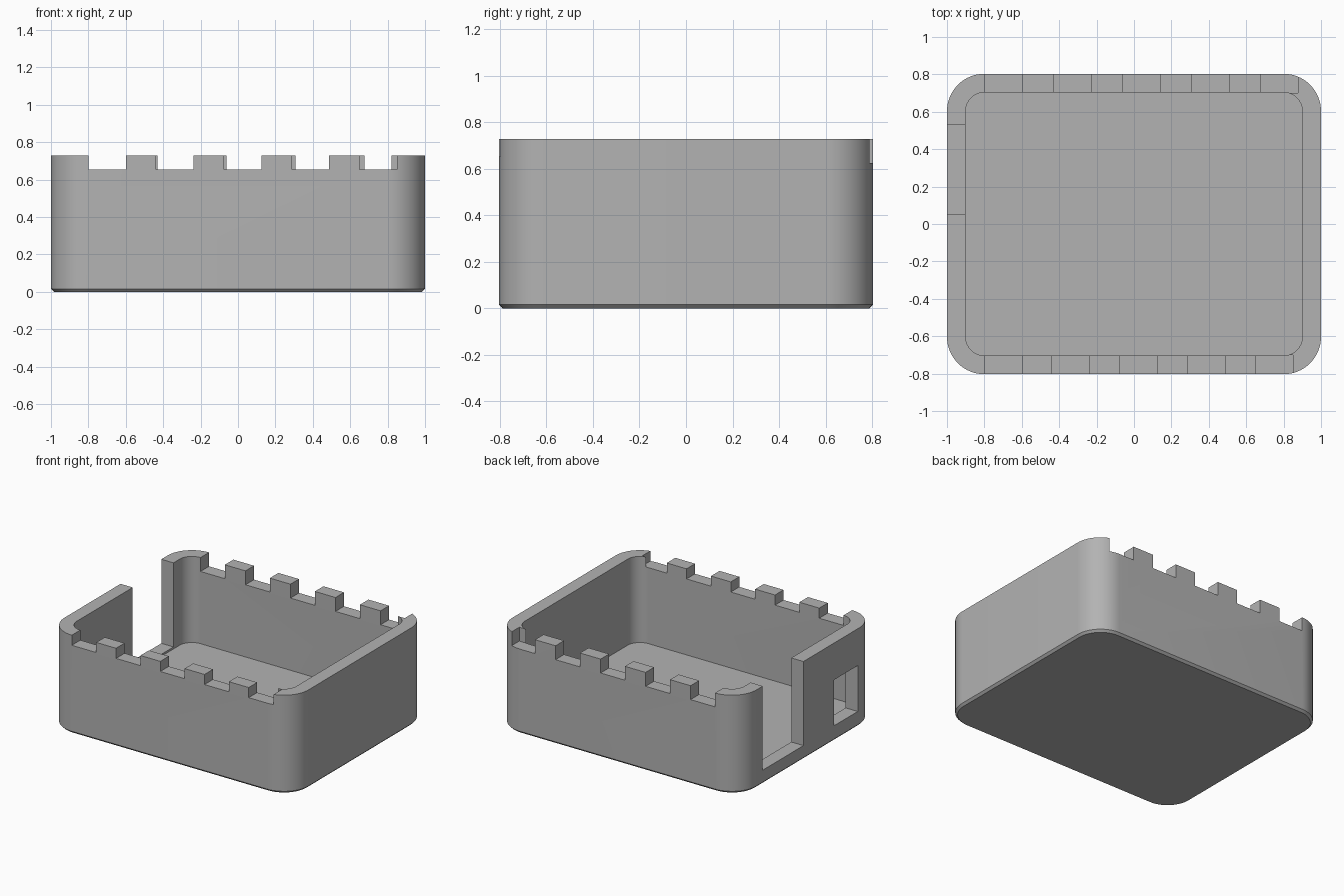
import bpy, bmesh, math

cube = bpy.data.objects.get("Cube")
if cube:
    bpy.data.objects.remove(cube, do_unlink=True)

W, D, H = 1.0, 0.803, 0.728      # half width, half depth, height
WALL, FLOOR, SILL = 0.1, 0.09, 0.105
CHAMFER = 0.016

grey = bpy.data.materials.new("plain grey")
grey.use_nodes = True
grey.diffuse_color = (0.45, 0.45, 0.45, 1)
grey.node_tree.nodes["Principled BSDF"].inputs["Base Color"].default_value = (0.45, 0.45, 0.45, 1)


def make_object(name, bm):
    bmesh.ops.recalc_face_normals(bm, faces=bm.faces)
    mesh = bpy.data.meshes.new(name)
    bm.to_mesh(mesh)
    bm.free()
    mesh.materials.append(grey)
    obj = bpy.data.objects.new(name, mesh)
    bpy.context.collection.objects.link(obj)
    return obj


def ring(bm, inset, radius, z, steps=16):
    """Rounded rectangle of vertices at height z."""
    verts = []
    cx, cy = W - inset - radius, D - inset - radius
    for q, (sx, sy) in enumerate([(1, 1), (-1, 1), (-1, -1), (1, -1)]):
        for i in range(steps + 1):
            a = math.pi / 2 * (q + i / steps)
            verts.append(bm.verts.new((sx * cx + radius * math.cos(a),
                                       sy * cy + radius * math.sin(a), z)))
    return verts


# Open tray: chamfered base, outer wall, rim, inner wall, floor
bm = bmesh.new()
rings = [ring(bm, CHAMFER, 0.2 - CHAMFER, 0), ring(bm, 0, 0.2, CHAMFER),
         ring(bm, 0, 0.2, H), ring(bm, WALL, 0.1, H), ring(bm, WALL, 0.1, FLOOR)]
for a, b in zip(rings, rings[1:]):
    for i in range(len(a)):
        j = (i + 1) % len(a)
        bm.faces.new((a[i], a[j], b[j], b[i]))
bm.faces.new(rings[0])
bm.faces.new(rings[-1])
tray = make_object("tray", bm)

# Cutters: rim notches, side slot and side window
cutters = bmesh.new()


def add_box(x0, x1, y0, y1, z0, z1):
    for v in bmesh.ops.create_cube(cutters, size=1)["verts"]:
        v.co = ((x0 + x1) / 2 + v.co.x * (x1 - x0),
                (y0 + y1) / 2 + v.co.y * (y1 - y0),
                (z0 + z1) / 2 + v.co.z * (z1 - z0))


inner = D - WALL - 0.002
for i in range(5):
    front_x = -0.8 + 0.3625 * i
    back_x = -0.8 + 0.369 * i
    add_box(front_x, front_x + 0.2, -1, -inner, 0.653, 1)
    add_box(back_x, back_x + 0.2, inner, 1, 0.625, 1)
add_box(-1.2, -W + WALL + 0.002, 0.053, 0.53, SILL, 1)
add_box(-1.2, -W + WALL + 0.05, -0.583, -0.305, 0.115, 0.455)
cutter = make_object("opening_cutter", cutters)
cutter.hide_render = True
cutter.hide_viewport = True

cut = tray.modifiers.new("openings", 'BOOLEAN')
cut.operation = 'DIFFERENCE'
cut.solver = 'EXACT'
cut.object = cutter

# Apply the cut, drop the cutter and smooth the round corners
bpy.context.view_layer.objects.active = tray
tray.select_set(True)
bpy.ops.object.modifier_apply(modifier=cut.name)
bpy.data.objects.remove(cutter, do_unlink=True)
bpy.ops.object.shade_smooth_by_angle(angle=math.radians(30))
